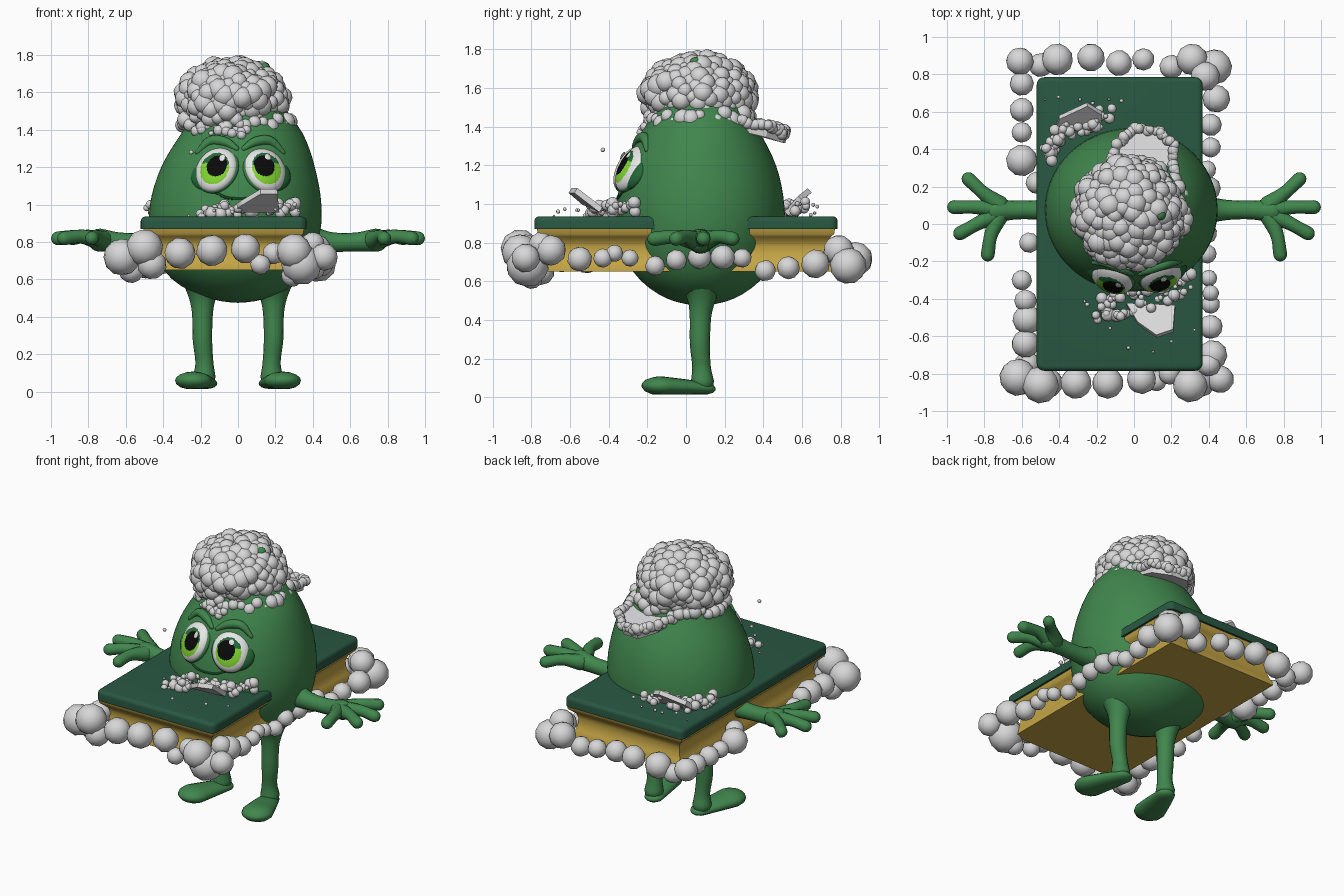
import bpy, bmesh, math, random
from mathutils import Vector, Matrix, Quaternion

random.seed(4)
if bpy.data.objects.get("Cube"):
    bpy.data.objects.remove(bpy.data.objects["Cube"])


def material(name, r, g, b):
    m = bpy.data.materials.new(name)
    m.use_nodes = True
    m.diffuse_color = (r, g, b, 1)
    shader = m.node_tree.nodes["Principled BSDF"]
    shader.inputs["Base Color"].default_value = (r, g, b, 1)
    shader.inputs["Roughness"].default_value = 0.6
    return m


GREEN = material("leaf green", .052, .24, .075)
COVER = material("dark cover green", .022, .096, .054)
GOLD = material("gold", .56, .38, .06)
FOAM = material("foam grey", .68, .68, .69)
WHITE = material("eye white", .85, .85, .85)
LIME = material("lime", .22, .68, .03)
IRIS = material("deep green", .018, .14, .04)
BLACK = material("black", .003, .003, .003)


def finish(name, bm, *mats, smooth=40):
    bmesh.ops.recalc_face_normals(bm, faces=bm.faces)
    mesh = bpy.data.meshes.new(name)
    bm.to_mesh(mesh)
    bm.free()
    for m in mats:
        mesh.materials.append(m)
    ob = bpy.data.objects.new(name, mesh)
    bpy.context.collection.objects.link(ob)
    bpy.ops.object.select_all(action="DESELECT")
    ob.select_set(True)
    bpy.context.view_layer.objects.active = ob
    if smooth:
        bpy.ops.object.shade_smooth_by_angle(angle=math.radians(smooth))
    return ob


def loft(bm, rings):
    """Skin a list of point rings and close both ends."""
    rows = [[bm.verts.new(p) for p in ring] for ring in rings]
    n = len(rows[0])
    for a, b in zip(rows, rows[1:]):
        for i in range(n):
            j = (i + 1) % n
            bm.faces.new((a[i], a[j], b[j], b[i]))
    bm.faces.new(rows[0])
    bm.faces.new(rows[-1])


def tube(bm, points, flat=1.0, sides=16, steps=5, floor=0):
    """Round-ended tapered tube through (x, y, z, radius) points."""
    p = [Vector(q) for q in points]
    p = [p[0] * 2 - p[1]] + p + [p[-1] * 2 - p[-2]]
    path = []
    for a, b, c, d in zip(p, p[1:], p[2:], p[3:]):
        for k in range(steps):
            t = k / steps
            path.append((b * 2 + (c - a) * t + (a * 2 - b * 5 + c * 4 - d) * t * t
                         + (b * 3 - a - c * 3 + d) * t ** 3) / 2)
    path.append(p[-2])
    head, tail = path[0], path[-1]
    d0 = (path[1] - head).xyz.normalized()
    d1 = (tail - path[-2]).xyz.normalized()

    def cap(end, way, ang):
        c = end.xyz + way * end.w * math.sin(ang)
        return Vector((*c, end.w * math.cos(ang)))
    angles = [math.radians(a) for a in (25, 50, 70, 85)]
    path = ([cap(head, -d0, a) for a in reversed(angles)] + path
            + [cap(tail, d1, a) for a in angles])
    q, last, rings = d0.to_track_quat("Z", "Y"), d0, []
    for i, c in enumerate(path):
        tan = (path[min(i + 1, len(path) - 1)] - path[max(i - 1, 0)]).xyz.normalized()
        q = last.rotation_difference(tan) @ q
        last = tan
        ring = []
        for k in range(sides):
            a = math.tau * k / sides
            off = q @ Vector((math.cos(a), math.sin(a), 0)) * c.w
            off.z *= flat
            v = c.xyz + off
            v.z = max(v.z, floor)
            ring.append(v)
        rings.append(ring)
    loft(bm, rings)


def balls(name, items, mat=FOAM):
    bm = bmesh.new()
    for x, y, z, r in items:
        spin = Quaternion((random.random(), random.random(), 1), random.random() * 6)
        bmesh.ops.create_icosphere(bm, subdivisions=2, radius=r,
                                   matrix=Matrix.Translation((x, y, z)) @ spin.to_matrix().to_4x4())
    return finish(name, bm, mat)


def along(path, n, jitter, low, high):
    """Balls of random size strewn evenly along a polyline."""
    pts = [Vector(p) for p in path]
    out = []
    for i in range(n):
        t = i / max(n - 1, 1) * (len(pts) - 1)
        k = min(int(t), len(pts) - 2)
        c = pts[k].lerp(pts[k + 1], t - k)
        c += Vector([random.uniform(-1, 1) * j for j in jitter])
        out.append((*c, random.uniform(low, high)))
    return out


def plate(name, pts, thick):
    bm = bmesh.new()
    bm.faces.new([bm.verts.new(p) for p in pts])
    ob = finish(name, bm, FOAM, smooth=0)
    mod = ob.modifiers.new("thickness", "SOLIDIFY")
    mod.thickness, mod.offset = thick, 0


def ellipsoid(name, matrix, size, mat):
    bm = bmesh.new()
    bmesh.ops.create_uvsphere(bm, u_segments=32, v_segments=16, radius=1)
    bm.transform(matrix @ Matrix.Diagonal((*size, 1)))
    finish(name, bm, mat)


# Egg-shaped body: height, half width, half depth, centre x
PROFILE = [(.475, .03, .03, 0), (.49, .14, .13, 0), (.53, .25, .22, 0), (.6, .355, .315, -.01),
           (.7, .42, .39, -.015), (.85, .46, .435, -.015), (.95, .465, .44, -.015),
           (1.05, .455, .43, -.01), (1.15, .43, .41, -.005), (1.25, .395, .375, .005),
           (1.35, .345, .32, .02), (1.42, .3, .275, .025), (1.5, .25, .24, .01),
           (1.6, .2, .19, -.02), (1.66, .12, .12, -.03), (1.68, .03, .03, -.03)]
CY = .075
bm = bmesh.new()
loft(bm, [[(cx + rx * math.cos(a), CY + ry * math.sin(a), z)
           for a in [math.tau * k / 48 for k in range(48)]] for z, rx, ry, cx in PROFILE])
body = finish("body", bm, GREEN, smooth=60)
body.modifiers.new("round", "SUBSURF").levels = 1


def skin(x, z, lift=0):
    """Point on the front of the body at x, z."""
    for a, b in zip(PROFILE, PROFILE[1:]):
        if a[0] <= z <= b[0]:
            t = (z - a[0]) / (b[0] - a[0])
            rx, ry, cx = [a[i] + (b[i] - a[i]) * t for i in (1, 2, 3)]
            return (x, CY - ry * math.sqrt(max(0, 1 - ((x - cx) / rx) ** 2)) - lift, z)


# Arms with hands, legs with feet
for side, s in (("left", 1), ("right", -1)):
    bm = bmesh.new()
    tube(bm, [(s * .36, CY, .82, .085), (s * .48, CY, .8, .056), (s * .62, CY, .8, .05),
              (s * .74, .07, .81, .062)])
    for finger in ([(.72, .1), (.81, .17), (.885, .24)], [(.74, .08), (.85, .09), (.962, .09)],
                   [(.74, .05), (.84, 0), (.93, -.05)], [(.72, .05), (.765, -.06), (.782, -.163)]):
        tube(bm, [(s * x, y, z, r) for (x, y), z, r in
                  zip(finger, (.81, .83, .82), (.052, .036, .037))], sides=12)
    finish(side + "_arm", bm, GREEN, smooth=60)
    bm = bmesh.new()
    tube(bm, [(s * .19, .08, .57, .1), (s * .19, .08, .5, .072), (s * .19, .075, .42, .056),
              (s * .19, .072, .28, .052), (s * .18, .08, .16, .048), (s * .18, .085, .08, .06)])
    tube(bm, [(s * .172, .092, .045, .062), (s * .2, 0, .052, .08), (s * .238, -.13, .058, .1)],
         flat=.5, floor=.015)
    finish(side + "_leg", bm, GREEN, smooth=60)

# Eyes: flattened balls coloured in rings, gaze turned inward
for side, s in (("left", 1), ("right", -1)):
    centre = Vector(skin(.014 + s * .13, 1.185, -.02))
    yaw, pitch = math.radians(24) * s, math.radians(29)
    normal = Vector((math.sin(yaw) * math.cos(pitch), -math.cos(yaw) * math.cos(pitch), math.sin(pitch)))
    across = Vector((0, 0, 1)).cross(normal).normalized()
    frame = Matrix((across, normal.cross(across), normal)).transposed().to_4x4()
    place = Matrix.Translation(centre) @ frame
    bm = bmesh.new()
    bmesh.ops.create_uvsphere(bm, u_segments=64, v_segments=64, radius=1)
    for f in bm.faces:
        c = f.calc_center_median()
        if c.z > 0 and (c.xy - Vector((-.2 * s, -.02))).length < .48:
            f.material_index = 1
        elif c.z > 0 and (c.xy - Vector((-.08 * s, -.1))).length < .7:
            f.material_index = 2 if c.y < .1 else 3
    bm.transform(place @ Matrix.Diagonal((.116, .132, .058, 1)))
    finish(side + "_eye", bm, WHITE, BLACK, LIME, IRIS)
    ellipsoid(side + "_eyelid", place @ Matrix.Translation((0, .004, -.008)), (.124, .141, .042), GREEN)
    ellipsoid(side + "_eye_shade", place @ Matrix.Translation((s * .04, -.02, -.012)),
              (.108, .1, .046), IRIS)
    ellipsoid(side + "_eye_glint", place @ Matrix.Translation((.026 - s * .02, .046, .053)),
              (.017, .022, .004), WHITE)
    bm = bmesh.new()
    tube(bm, [(*skin(.012 + s * x, z, -.006), r) for x, z, r in
              ((.02, 1.3, .014), (.08, 1.335, .026), (.16, 1.34, .026), (.23, 1.28, .012))])
    finish(side + "_brow", bm, GREEN, smooth=60)

# Smile
bm = bmesh.new()
tube(bm, [(*skin(x, z, -.003), .008) for x, z in
          ((-.13, 1.07), (-.05, 1.035), (.07, 1.035), (.15, 1.07))], sides=8)
finish("smile", bm, IRIS)

# Board: rounded cover over a moulded base
X0, X1, Y = -.52, .367, .785
bm = bmesh.new()
bmesh.ops.create_cube(bm, size=1, matrix=Matrix.Translation(((X0 + X1) / 2, 0, .903))
                      @ Matrix.Diagonal((X1 - X0, Y * 2, .066, 1)))
bmesh.ops.bevel(bm, geom=[e for e in bm.edges if abs(e.verts[0].co.z - e.verts[1].co.z) > .01],
                offset=.04, segments=5, affect="EDGES", profile=.5)
bmesh.ops.bevel(bm, geom=[e for e in bm.edges if all(v.co.z > .92 for v in e.verts)],
                offset=.025, segments=4, affect="EDGES", profile=.5)
finish("board_cover", bm, COVER)
bm = bmesh.new()
loft(bm, [[(X0 + d, -Y + d, z), (X1 - d, -Y + d, z), (X1 - d, Y - d, z), (X0 + d, Y - d, z)]
          for z, d in ((.65, .035), (.675, .036), (.7, .05), (.74, .062), (.78, .064),
                       (.81, .055), (.83, .035), (.845, .018), (.88, .012))])
finish("board_base", bm, GOLD, smooth=50)

# Foam around the board, heaped at the corners
balls("front_foam", [
    (-.62, -.82, .72, .1), (-.5, -.86, .77, .1), (-.46, -.85, .68, .08), (-.31, -.85, .74, .085),
    (-.14, -.85, .755, .085), (.04, -.83, .765, .08), (.12, -.84, .68, .055), (.19, -.8, .74, .06),
    (.3, -.86, .75, .095), (.34, -.82, .68, .11), (.46, -.83, .72, .075), (.29, -.8, .62, .06),
    (.4, -.75, .79, .065), (-.57, -.75, .65, .07)])
balls("back_foam", [
    (.43, .84, .68, .095), (.31, .88, .72, .085), (.2, .84, .66, .065), (.05, .88, .7, .06),
    (-.08, .86, .71, .07), (-.23, .89, .72, .075), (-.41, .88, .71, .085), (-.5, .85, .67, .065),
    (-.61, .87, .73, .075), (.38, .79, .76, .08)])
balls("left_foam", [
    (.42, -.7, .76, .08), (.41, -.55, .715, .065), (.41, -.43, .72, .05), (.41, -.37, .745, .045),
    (.4, -.29, .72, .045), (.39, -.16, .68, .052), (.39, -.05, .71, .055), (.4, .07, .725, .062),
    (.4, .19, .725, .065), (.39, .29, .72, .05), (.41, .41, .655, .055), (.41, .53, .67, .06),
    (.44, .67, .69, .075)])
balls("right_foam", [
    (-.6, .75, .72, .065), (-.6, .61, .72, .065), (-.6, .49, .72, .055), (-.6, .34, .72, .085),
    (-.52, .22, .73, .06), (-.56, -.1, .71, .055), (-.6, -.3, .71, .055), (-.58, -.41, .73, .06),
    (-.57, -.51, .72, .08), (-.58, -.64, .72, .075)])

# Foam wig: uneven balls spiralling down a dome, with a looser fringe
wig = []
for i in range(190):
    h = 1 - 1.62 * (i + .5) / 190
    a = i * math.pi * (3 - math.sqrt(5))
    w = math.sqrt(1 - h * h)
    k = random.uniform(.9, 1.02)
    wig.append((-.03 + .267 * w * math.cos(a) * k, .06 + .26 * w * math.sin(a) * k,
                1.565 + .18 * h * k, random.uniform(.034, .064)))
for i in range(36):
    a = math.tau * i / 36
    wig.append((-.01 + .285 * math.cos(a), .07 + .255 * math.sin(a),
                1.435 + random.uniform(-.02, .035), random.uniform(.028, .05)))
balls("foam_wig", wig)
balls("brow_foam", [(*skin(x, z), random.uniform(.012, .03)) for x, z in
                    [(random.uniform(-.25, .05), random.uniform(1.37, 1.43)) for _ in range(22)]])
balls("stalk", [(.14, .05, 1.73, .032)], GREEN)

# Foam tongue behind the head
plate("foam_tongue", [(-.13, .27, 1.41), (-.08, .43, 1.37), (0, .52, 1.34), (.12, .51, 1.34),
                      (.2, .42, 1.37), (.22, .25, 1.41)], .05)
balls("tongue_beads", along([(-.15, .24, 1.43), (-.09, .43, 1.4), (0, .51, 1.37), (.13, .5, 1.37),
                             (.21, .42, 1.4), (.23, .2, 1.44)], 56, (.01, .01, .015), .018, .032))

# Splashes on the board
J = (.02, .02, .03)
plate("front_splash", [(-.04, -.43, .97), (.22, -.44, .97), (.21, -.57, 1.07), (.12, -.6, 1.07),
                       (.02, -.53, 1.01)], .03)
balls("front_splash_foam", along([(-.18, -.46, .96), (-.06, -.42, .97), (.14, -.38, .98),
                                  (.3, -.3, .98)], 75, (.035, .07, .03), .012, .036))
plate("back_splash", [(-.42, .5, .95), (-.18, .52, .95), (-.17, .59, 1.03), (-.25, .64, 1.07),
                      (-.4, .57, 1.01)], .03)
balls("back_splash_foam", along([(-.47, .36, .97), (-.4, .49, .97), (-.28, .54, .98),
                                 (-.12, .58, .99)], 60, (.035, .045, .03), .012, .034))
balls("droplets", along([(-.25, -.43, .96), (.05, -.7, .96), (.32, -.55, .96)], 6, J, .006, .011)
      + along([(-.47, .66, .96), (-.05, .66, .97)], 6, J, .006, .011)
      + [(-.25, -.43, 1.28, .012)])
